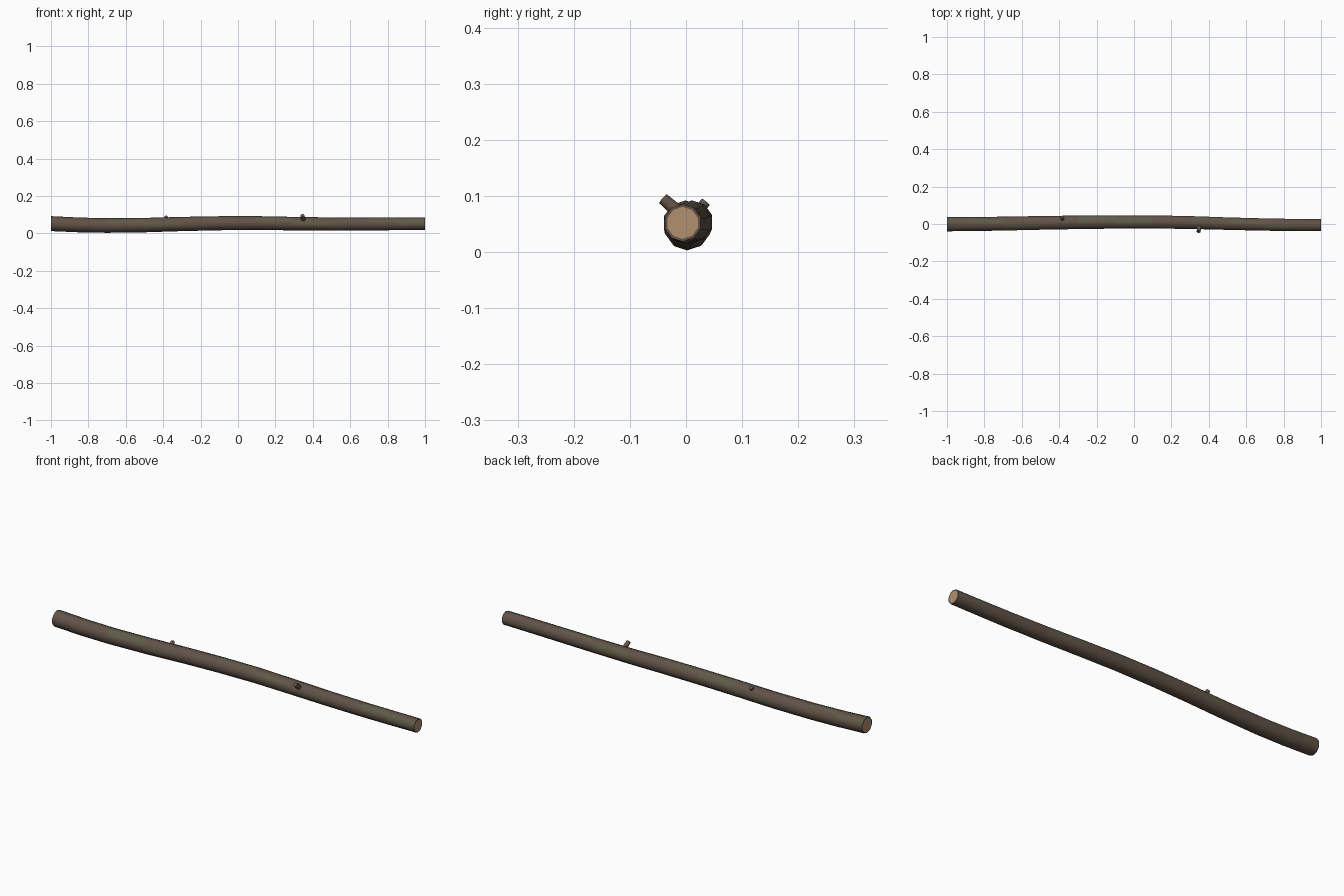
import bpy, bmesh, math
from mathutils import Vector

if "Cube" in bpy.data.objects:
    bpy.data.objects.remove(bpy.data.objects["Cube"])


def material(name, rgb):
    m = bpy.data.materials.new(name)
    m.diffuse_color = (*rgb, 1)
    m.use_nodes = True
    m.node_tree.nodes["Principled BSDF"].inputs["Base Color"].default_value = m.diffuse_color
    return m


bark = material("bark", (0.12, 0.085, 0.062))
mossy = material("mossy_bark", (0.115, 0.105, 0.065))
wood = material("cut_wood", (0.45, 0.28, 0.16))
SIDES = 10


def ring(bm, c, axis, r, phase=0.0):
    # ring of vertices around an axis
    u = axis.cross(Vector((0, 0, 1)) if abs(axis.z) < 0.9 else Vector((1, 0, 0))).normalized()
    v = u.cross(axis).normalized()
    out = []
    for i in range(SIDES):
        a = math.tau * i / SIDES + phase
        out.append(bm.verts.new(c + u * math.cos(a) * r + v * math.sin(a) * r))
    return out


def tube(name, centres, radii, end_inset, mats, mossy_at=None, axis=None):
    bm = bmesh.new()
    rings = []
    for i, c in enumerate(centres):
        d = axis or Vector((1, 0, 0))
        rings.append(ring(bm, c, d, radii[i], math.pi / SIDES))
    for i, (a, b) in enumerate(zip(rings, rings[1:])):
        for k in range(SIDES):
            f = bm.faces.new((a[k], a[(k + 1) % SIDES], b[(k + 1) % SIDES], b[k]))
            if mossy_at and mossy_at(f.calc_center_median(), k):
                f.material_index = 1
    # cut ends: bark rim around a pale core
    for r in (rings[0], rings[-1]):
        cap = bm.faces.new(r)
        cap.normal_update()
        bmesh.ops.inset_individual(bm, faces=[cap], thickness=end_inset)
        cap.material_index = len(mats) - 1
    bmesh.ops.recalc_face_normals(bm, faces=bm.faces)
    me = bpy.data.meshes.new(name)
    bm.to_mesh(me)
    bm.free()
    ob = bpy.data.objects.new(name, me)
    bpy.context.collection.objects.link(ob)
    for m in mats:
        me.materials.append(m)
    bpy.ops.object.select_all(action='DESELECT')
    ob.select_set(True)
    bpy.context.view_layer.objects.active = ob
    bpy.ops.object.shade_smooth_by_angle(angle=math.radians(50))
    return ob


# gently bent, tapering log: x, y, z, radius
path = [(-1.0, -0.001, 0.052, 0.040), (-0.85, 0.000, 0.045, 0.0395),
        (-0.7, 0.002, 0.042, 0.039), (-0.5, 0.006, 0.044, 0.0385),
        (-0.3, 0.009, 0.050, 0.038), (-0.1, 0.011, 0.054, 0.0375),
        (0.1, 0.011, 0.055, 0.037), (0.3, 0.008, 0.052, 0.036),
        (0.5, 0.002, 0.050, 0.035), (0.7, -0.003, 0.050, 0.0345),
        (0.85, -0.005, 0.051, 0.034), (1.0, -0.006, 0.052, 0.0335)]


def moss(c, k):
    return math.sin(c.x * 9 + k * 1.25) > 0.55 and c.z > 0.035


tube("log", [Vector(p[:3]) for p in path], [p[3] for p in path], 0.005,
     [bark, mossy, wood], moss)

# two snapped twig stubs
for name, base, tip, r in (
        ("front_stub", (0.35, -0.012, 0.070), (0.345, -0.041, 0.095), 0.0105),
        ("back_stub", (-0.38, 0.015, 0.065), (-0.385, 0.035, 0.089), 0.009)):
    b, t = Vector(base), Vector(tip)
    tube(name, [b, t], [r * 1.15, r], 0.002, [bark, bark], axis=(t - b).normalized())
